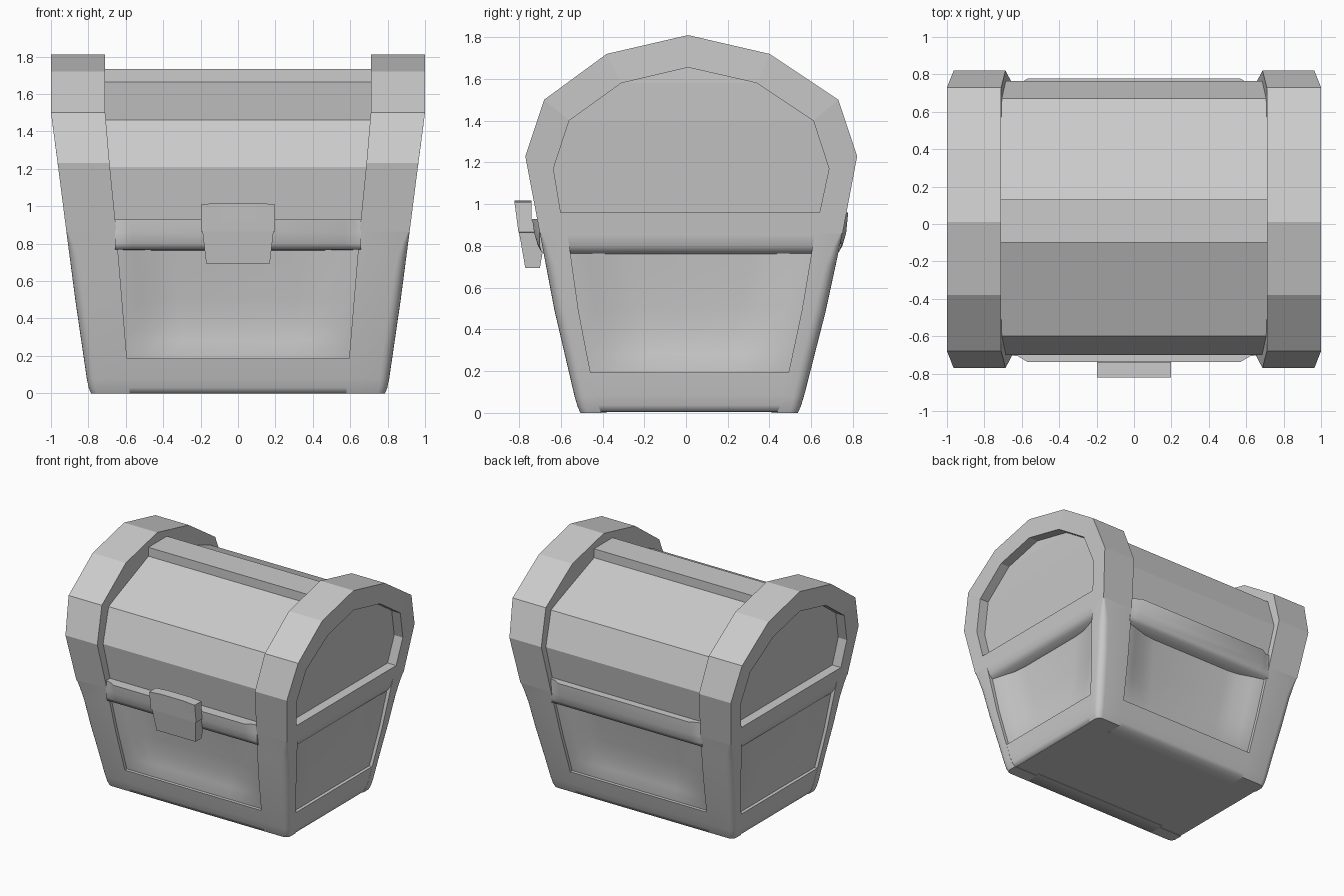
import bpy, bmesh, math

if "Cube" in bpy.data.objects:
    bpy.data.objects.remove(bpy.data.objects["Cube"])

grey = bpy.data.materials.new("plain grey")
grey.diffuse_color = (0.6, 0.6, 0.6, 1)
grey.use_nodes = True
grey.node_tree.nodes["Principled BSDF"].inputs["Base Color"].default_value = grey.diffuse_color


def curve(points):
    """Piecewise linear function of height."""
    def f(z):
        if z <= points[0][0]:
            return points[0][1]
        for (z0, v0), (z1, v1) in zip(points, points[1:]):
            if z <= z1:
                return v0 + (v1 - v0) * (z - z0) / (z1 - z0)
        return points[-1][1]
    return f


# Tapering outline of the chest by height
x_out = curve([(0.02, 0.80), (0.5, 0.87), (0.86, 0.917), (1.22, 0.963), (1.5, 1.0)])
x_in = curve([(0.02, 0.58), (0.86, 0.65), (1.46, 0.71)])
y_front = curve([(0.02, -0.52), (0.49, -0.63), (0.86, -0.70), (1.23, -0.77)])
y_back = curve([(0.02, 0.55), (0.49, 0.67), (0.86, 0.75), (1.23, 0.82)])


def y_edge(side, z, inset=0.0):
    return (y_front(z) if side < 0 else y_back(z)) - side * inset


def cap(bm, loop, strips):
    """Close a ring with one face, or with level strips across it."""
    if not strips:
        bm.faces.new(loop)
        return
    n = len(loop)
    for i in range(n // 2):
        quad = [loop[i], loop[i + 1], loop[n - 2 - i], loop[n - 1 - i]]
        bm.faces.new(list(dict.fromkeys(quad)))


def loft(name, rings, smooth=0, mirror=False, strips=False):
    """Skin closed rings of equal length and cap both ends."""
    bm = bmesh.new()
    loops = [[bm.verts.new(p) for p in ring] for ring in rings]
    n = len(loops[0])
    for a, b in zip(loops, loops[1:]):
        for i in range(n):
            j = (i + 1) % n
            bm.faces.new((a[i], a[j], b[j], b[i]))
    cap(bm, loops[0], strips)
    cap(bm, loops[-1], strips)
    bmesh.ops.recalc_face_normals(bm, faces=bm.faces)
    mesh = bpy.data.meshes.new(name)
    bm.to_mesh(mesh)
    bm.free()
    mesh.materials.append(grey)
    obj = bpy.data.objects.new(name, mesh)
    bpy.context.collection.objects.link(obj)
    if smooth:
        bpy.ops.object.select_all(action='DESELECT')
        obj.select_set(True)
        bpy.context.view_layer.objects.active = obj
        bpy.ops.object.shade_smooth_by_angle(angle=math.radians(smooth))
    if mirror:
        obj.modifiers.new("mirror", 'MIRROR').use_axis[0] = True
    return obj


# Body walls, each one softly dished between the posts and above the rail
RIM, DISH = 0.025, 0.065
steps = [(0.0, 0.0), (0.09, 0.35), (0.2, 0.85), (0.3, 1.0)]
rings = []
for z, k in [(0.004, 0), (0.187, 0), (0.28, 0.5), (0.38, 0.85), (0.5, 1), (0.7, 1), (0.9, 1)]:
    xo = x_out(z) - RIM
    yf, yb = y_edge(-1, z, RIM), y_edge(1, z, RIM)
    xs = [(xo, 0)] + [(x_in(z) - t, w * k * DISH) for t, w in steps]
    row = [(-x, d) for x, d in xs] + [(x, d) for x, d in reversed(xs)]
    ends = [(yf + 0.09 + t, w * k * DISH) for t, w in steps]
    ends += [(yb - 0.09 - t, w * k * DISH) for t, w in reversed(steps)]
    rings.append([(x, yf + d, z) for x, d in row] + [(xo - d, y, z) for y, d in ends]
                 + [(x, yb - d, z) for x, d in reversed(row)]
                 + [(d - xo, y, z) for y, d in reversed(ends)])
loft("body_walls", rings, 50)

# Rounded corner posts
for side, label in ((-1, "front"), (1, "back")):
    rings = []
    for z, r, d, e in [(0.0, 0.04, 0.10, 0.014), (0.03, 0.045, 0.10, 0.003),
                       (0.08, 0.05, 0.10, 0), (0.25, 0.055, 0.105, 0),
                       (0.49, 0.055, 0.115, 0), (0.70, 0.05, 0.125, 0),
                       (0.80, 0.03, 0.13, 0), (0.865, 0.008, 0.13, 0)]:
        xo, xi, y = x_out(z) - e, x_in(z), y_edge(side, z, e)
        ring = [(xi, y - side * d, z), (xi, y, z)]
        for i in range(6):
            a = math.pi / 2 * i / 5
            ring.append((xo - r + r * math.sin(a), y - side * (r - r * math.cos(a)), z))
        ring.append((xo, y - side * d, z))
        rings.append(ring)
    loft(label + "_posts", rings, 40, True)

# Bottom rails: inset from the outline, height
low = [(0.14, 0.0), (0.014, 0.0), (0.003, 0.03), (0.0, 0.08), (0.0, 0.187), (0.14, 0.187)]
for side, label in ((-1, "front"), (1, "back")):
    loft(label + "_bottom_rail",
         [[(s * (x_in(z) + 0.005), y_edge(side, z, d), z) for d, z in low]
          for s in (-1, 1)], 75)
loft("end_bottom_rails",
     [[(x_out(z) - d, y_edge(s, z, 0.085), z + 0.006) for d, z in low] for s in (-1, 1)],
     75, True)

# Rails under the end arches, softly shaded along the lower edge
high = [(0.16, 0.88), (0.003, 0.88), (0.0, 0.86), (0.006, 0.80),
        (0.025, 0.765), (0.16, 0.758)]
loft("end_upper_rails",
     [[(x_out(z) - d, y_edge(s, z, 0.05), z) for d, z in high] for s in (-1, 1)],
     65, True)

# Long rims under the lid, with clipped ends
for side, y0, top, label in ((-1, -0.737, 0.93, "front"), (1, 0.777, 0.96, "back")):
    section = [(0.16, top), (0.0, top), (0.01, 0.86), (0.028, 0.80),
               (0.045, 0.77), (0.17, 0.762)]
    rings = []
    for x, clip in [(-0.657, 0.035), (-0.62, 0.03), (-0.57, 0), (0.57, 0),
                    (0.62, 0.03), (0.657, 0.035)]:
        rings.append([(x, y0 - side * (max(d, clip) if d < 0.1 else d), z)
                      for d, z in section])
    loft(label + "_rim", rings, 65)

# Lid barrel and the raised strip along its top
lid = [(-0.65, 0.90), (-0.70, 1.21), (-0.60, 1.46), (-0.10, 1.665),
       (0.13, 1.665), (0.67, 1.46), (0.765, 1.21), (0.71, 0.90)]
loft("lid", [[(x, y, z) for y, z in lid] for x in (-0.715, 0.715)])
strip = [(-0.10, 1.64), (-0.10, 1.735), (0.13, 1.735), (0.13, 1.64)]
loft("lid_strip", [[(x, y, z) for y, z in strip] for x in (-0.715, 0.715)])

# End arches with a recessed panel
outer = [(-0.70, 0.86), (-0.77, 1.23), (-0.68, 1.50), (-0.38, 1.72), (0.01, 1.81),
         (0.40, 1.72), (0.73, 1.50), (0.82, 1.23), (0.75, 0.86)]
inner = [(-0.60, 0.96), (-0.635, 1.17), (-0.56, 1.40), (-0.31, 1.58), (0.01, 1.655),
         (0.34, 1.58), (0.61, 1.40), (0.685, 1.17), (0.64, 0.96)]
loft("end_arches", [
    [(x_in(z), y, z) for y, z in outer],
    [(x_out(z), y, z) for y, z in outer],
    [(x_out(z), y, z) for y, z in inner],
    [(x_out(z) - 0.075, y, z) for y, z in inner]], 0, True, True)

# Clasp hanging over the front rim
rings = []
for z, x, f, b in [(0.695, 0.17, -0.77, -0.70), (0.865, 0.19, -0.80, -0.67),
                   (0.866, 0.198, -0.803, -0.67), (0.92, 0.198, -0.81, -0.67),
                   (0.921, 0.198, -0.81, -0.74), (1.01, 0.198, -0.822, -0.74)]:
    top = 0.008 if z > 1 else 0
    rings.append([(-x, f, z), (-x * 0.5, f, z + top), (x * 0.5, f, z + top), (x, f, z),
                  (x, b, z), (x * 0.5, b, z + top), (-x * 0.5, b, z + top), (-x, b, z)])
loft("clasp", rings)
